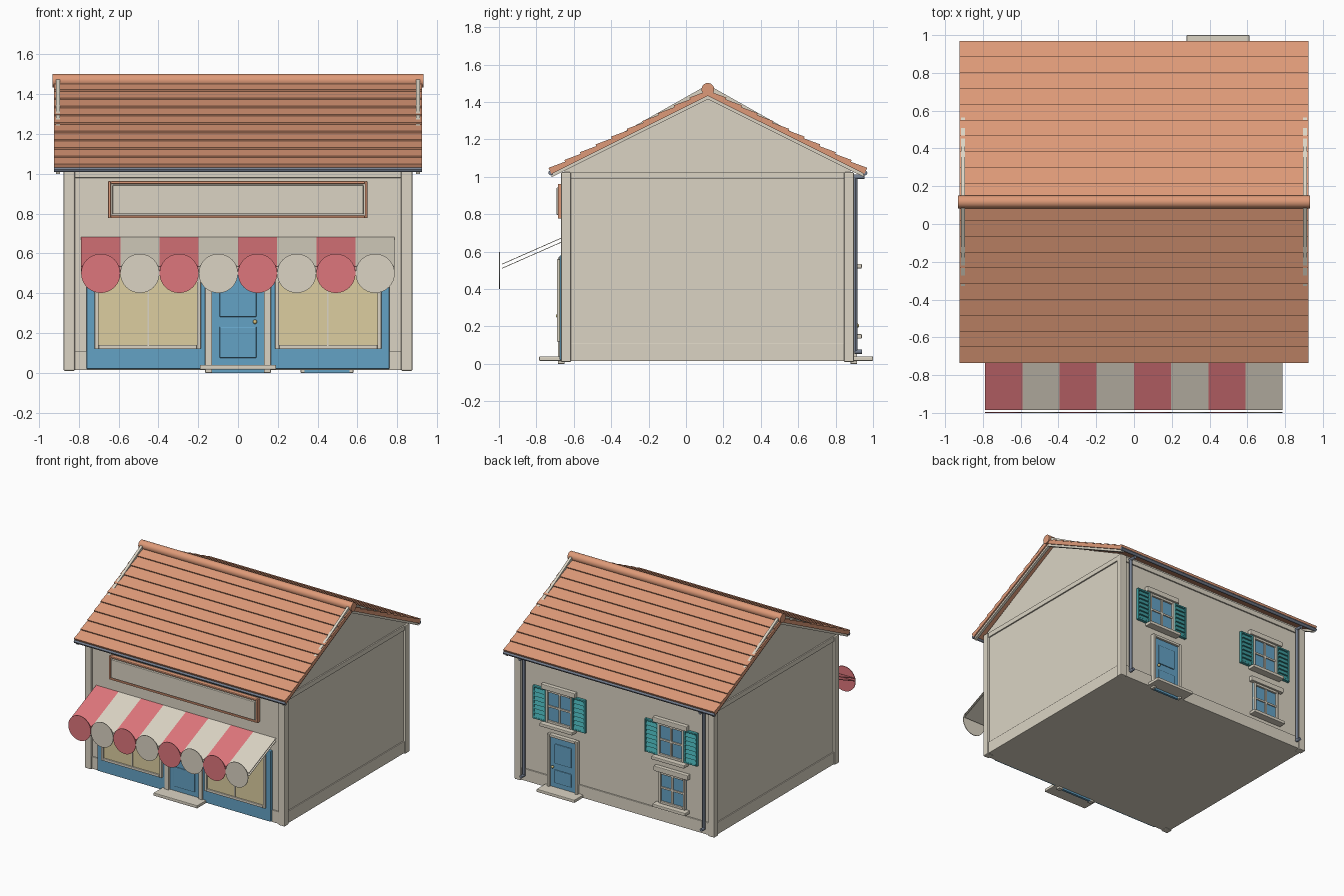
import bpy, bmesh, math

if "Cube" in bpy.data.objects:
    bpy.data.objects.remove(bpy.data.objects["Cube"])


def material(name, r, g, b):
    lin = [((c / 255 + 0.055) / 1.055) ** 2.4 for c in (r, g, b)]
    m = bpy.data.materials.new(name)
    m.diffuse_color = (*lin, 1)
    m.use_nodes = True
    m.node_tree.nodes["Principled BSDF"].inputs["Base Color"].default_value = m.diffuse_color
    return m


CREAM = material("cream plaster", 219, 212, 196)
TILE = material("terracotta", 222, 154, 120)
RED = material("awning red", 222, 118, 124)
BLUE = material("shop blue", 100, 162, 197)
PANE = material("warm window", 220, 206, 160)
GREY = material("gutter grey", 118, 128, 145)
TEAL = material("shutter teal", 66, 162, 165)
BRASS = material("brass", 214, 196, 130)


def mesh_object(name, verts, faces, mat):
    me = bpy.data.meshes.new(name)
    me.from_pydata(verts, [], faces)
    bm = bmesh.new()
    bm.from_mesh(me)
    bmesh.ops.recalc_face_normals(bm, faces=bm.faces)
    bm.to_mesh(me)
    bm.free()
    me.materials.append(mat)
    ob = bpy.data.objects.new(name, me)
    bpy.context.collection.objects.link(ob)
    return ob


def prism(name, profile, x0, x1, mat):
    """Extrude a (y, z) outline along x."""
    n = len(profile)
    verts = [(x, y, z) for x in (x0, x1) for y, z in profile]
    faces = [list(range(n)), list(range(n, 2 * n))]
    faces += [(i, (i + 1) % n, n + (i + 1) % n, n + i) for i in range(n)]
    return mesh_object(name, verts, faces, mat)


def box(name, x, y, z, mat, bevel=0.0):
    """Box from (min, max) pairs."""
    y, z = sorted(y), sorted(z)
    ob = prism(name, [(y[0], z[0]), (y[1], z[0]), (y[1], z[1]), (y[0], z[1])], min(x), max(x), mat)
    if bevel:
        mod = ob.modifiers.new("bevel", "BEVEL")
        mod.width = bevel
        mod.segments = 2
    return ob


def rod(name, p, r, length, axis, mat, sides=20):
    rot = {"x": (0, math.pi / 2, 0), "y": (math.pi / 2, 0, 0), "z": (0, 0, 0)}[axis]
    bpy.ops.mesh.primitive_cylinder_add(vertices=sides, radius=r, depth=length, location=p, rotation=rot)
    ob = bpy.context.object
    ob.name = name
    ob.data.materials.append(mat)
    bpy.ops.object.shade_smooth_by_angle()
    return ob


def frame(name, x, y, z, w, mat, bottom=True):
    """Rectangular surround of bar width w."""
    for i in (0, 1):
        s = w if i == 0 else -w
        box(name + "_side", (x[i], x[i] + s), y, z, mat, 0.003)
    box(name + "_top", (x[0] + w, x[1] - w), y, (z[1] - w, z[1]), mat, 0.003)
    if bottom:
        box(name + "_bottom", (x[0] + w, x[1] - w), y, (z[0], z[0] + w), mat, 0.003)


FRONT, BACK = -0.65, 0.88          # wall planes
RY, RZ = 0.117, 1.433              # ridge line
EAVE, EZ = 0.836, 1.016            # half depth and height of eaves

# Walls with gables
prism("walls", [(FRONT, 0.015), (BACK, 0.015), (BACK, 1.035), (RY, RZ), (FRONT, 1.035)], -0.86, 0.86, CREAM)

# Corner posts, base boards and top trims
for sx in (-1, 1):
    for y in ((-0.668, -0.615), (0.845, 0.898)):
        box("corner_post", (sx * 0.82, sx * 0.876), y, (0.01, 1.025), CREAM, 0.006)
    box("side_base_board", (sx * 0.85, sx * 0.868), (-0.615, 0.845), (0.015, 0.11), CREAM, 0.003)
    box("side_top_trim", (sx * 0.85, sx * 0.87), (-0.615, 0.845), (0.988, 1.026), CREAM, 0.003)
for y in ((FRONT - 0.01, FRONT + 0.01), (BACK - 0.01, BACK + 0.01)):
    box("base_board", (-0.82, 0.82), y, (0.015, 0.11), CREAM, 0.003)
    box("top_trim", (-0.82, 0.82), y, (0.98, 1.02), CREAM, 0.003)

# Roof slopes in stepped tile courses, verge boards and gutters
ROWS = 10
ang = math.atan2(RZ - EZ, EAVE)
for s in (-1, 1):
    def on_slope(t, h):
        return (RY + s * (EAVE * (1 - t) + h * math.sin(ang)), EZ + (RZ - EZ) * t + h * math.cos(ang))
    outline = [on_slope(0, 0)]
    for i in range(ROWS):
        outline += [on_slope(i / ROWS, 0.036), on_slope((i + 1) / ROWS, 0.026)]
    outline.append(on_slope(1, 0))
    prism("roof_tiles", outline, -0.925, 0.925, TILE)
    ye = RY + s * EAVE
    for sx in (-1, 1):
        prism("verge_board", [(ye, 0.998), (ye, 1.022), (RY, 1.493), (RY, 1.415)], sx * 0.895, sx * 0.915, CREAM)
    rod("gutter", (0, RY + s * (EAVE + 0.004), 1.021), 0.013, 1.85, "x", GREY, 12)
rod("ridge_cap", (0, RY, 1.468), 0.034, 1.866, "x", TILE)

# Downpipes on the back with brackets and outlet
for x in (-0.79, 0.79):
    rod("downpipe", (x, 0.905, 0.53), 0.012, 0.93, "z", GREY, 12)
    rod("pipe_outlet", (x, 0.92, 0.065), 0.012, 0.04, "y", GREY, 12)
    rod("pipe_inlet", (x, 0.925, 1.0), 0.012, 0.06, "y", GREY, 12)

# Shop front: blue surround and two display windows
for s in (-1, 1):
    box("shop_surround", (s * 0.165, s * 0.76), (-0.675, FRONT), (0.02, 0.58), BLUE, 0.004)
    x = (-0.72, -0.187) if s < 0 else (0.187, 0.72)
    box("display_pane", x, (-0.68, -0.67), (0.125, 0.555), PANE)
    frame("display_frame", x, (-0.69, -0.67), (0.12, 0.56), 0.02, CREAM)
    box("display_mullion", (s * 0.45 - 0.004, s * 0.45 + 0.004), (-0.685, -0.675), (0.14, 0.54), CREAM)


# Panelled doors with step, surround and knob
def door(cx, half, top, wall, out, fw, knob_x):
    x = (cx - half, cx + half)
    frame("door_frame", x, (wall, wall + out * 0.035), (0.0, top), fw, CREAM, bottom=False)
    box("door_leaf", (x[0] + fw, x[1] - fw), (wall, wall + out * 0.018), (0.0, top - fw), BLUE)
    pw = half - fw - 0.037
    mid = top * 0.45
    for z in ((0.075, mid - 0.025), (mid + 0.025, top - fw - 0.05)):
        box("door_panel", (cx - pw, cx + pw), (wall + out * 0.015, wall + out * 0.026), z, BLUE, 0.005)
    bpy.ops.mesh.primitive_uv_sphere_add(segments=12, ring_count=8, radius=0.011,
                                         location=(knob_x, wall + out * 0.035, mid))
    bpy.context.object.name = "door_knob"
    bpy.context.object.data.materials.append(BRASS)
    bpy.ops.object.shade_smooth()


door(0, 0.165, 0.57, FRONT, -1, 0.035, 0.085)
box("front_step", (-0.192, 0.192), (-0.785, FRONT), (0.016, 0.04), CREAM, 0.005)
door(0.447, 0.132, 0.455, BACK, 1, 0.02, 0.53)
box("back_step", (0.278, 0.611), (BACK, 1.0), (0.016, 0.04), CREAM, 0.005)

# Sign board above the awning
box("sign_board", (-0.64, 0.64), (-0.675, FRONT), (0.785, 0.955), CREAM)
frame("sign_border", (-0.652, 0.65), (-0.685, FRONT), (0.777, 0.963), 0.013, TILE)
box("sign_panel", (-0.63, 0.63), (-0.692, -0.67), (0.797, 0.943), CREAM, 0.004)

# Striped awning: double cloth and a row of round scallops
W = 0.1969
for i in range(8):
    mat = RED if i % 2 == 0 else CREAM
    x0 = -0.788 + i * W
    for dz in (0, -0.022):
        prism("awning_stripe", [(-0.984, 0.535 + dz), (FRONT, 0.682 + dz), (FRONT, 0.678 + dz), (-0.984, 0.531 + dz)],
              x0, x0 + W, mat)
    rod("awning_scallop", (x0 + W / 2, -0.997, 0.5), W / 2, 0.005, "y", mat, 32)


# Back windows with cross bars, lintel, sill and optional shutters
def window(cx, z0, z1, shutters):
    hw = 0.115
    x = (cx - hw, cx + hw)
    box("window_glass", x, (BACK, BACK + 0.008), (z0, z1), BLUE)
    frame("window_frame", x, (BACK, BACK + 0.022), (z0, z1), 0.018, CREAM)
    zm = (z0 + z1) / 2
    box("window_bar", (cx - 0.007, cx + 0.007), (BACK, BACK + 0.016), (z0, z1), CREAM)
    box("window_bar", x, (BACK, BACK + 0.016), (zm - 0.007, zm + 0.007), CREAM)
    box("window_lintel", (cx - 0.15, cx + 0.15), (BACK, BACK + 0.035), (z1, z1 + 0.04), CREAM, 0.005)
    box("window_sill", (cx - 0.145, cx + 0.145), (BACK, BACK + 0.06), (z0 - 0.025, z0), CREAM, 0.005)
    if not shutters:
        return
    for s in (-1, 1):
        a, b = cx + s * hw, cx + s * (hw + 0.115)
        frame("shutter_frame", sorted((a, b)), (BACK + 0.002, BACK + 0.022), (z0, z1), 0.013, TEAL)
        box("shutter_back", (a, b), (BACK, BACK + 0.008), (z0, z1), TEAL)
        step = (z1 - z0 - 0.026) / 7
        for k in range(7):
            z = z0 + 0.013 + k * step
            prism("shutter_slat", [(BACK + 0.008, z), (BACK + 0.021, z), (BACK + 0.008, z + step)],
                  min(a, b) + 0.013, max(a, b) - 0.013, TEAL)


window(0.485, 0.535, 0.795, True)
window(-0.495, 0.535, 0.795, True)
window(-0.505, 0.16, 0.41, False)
